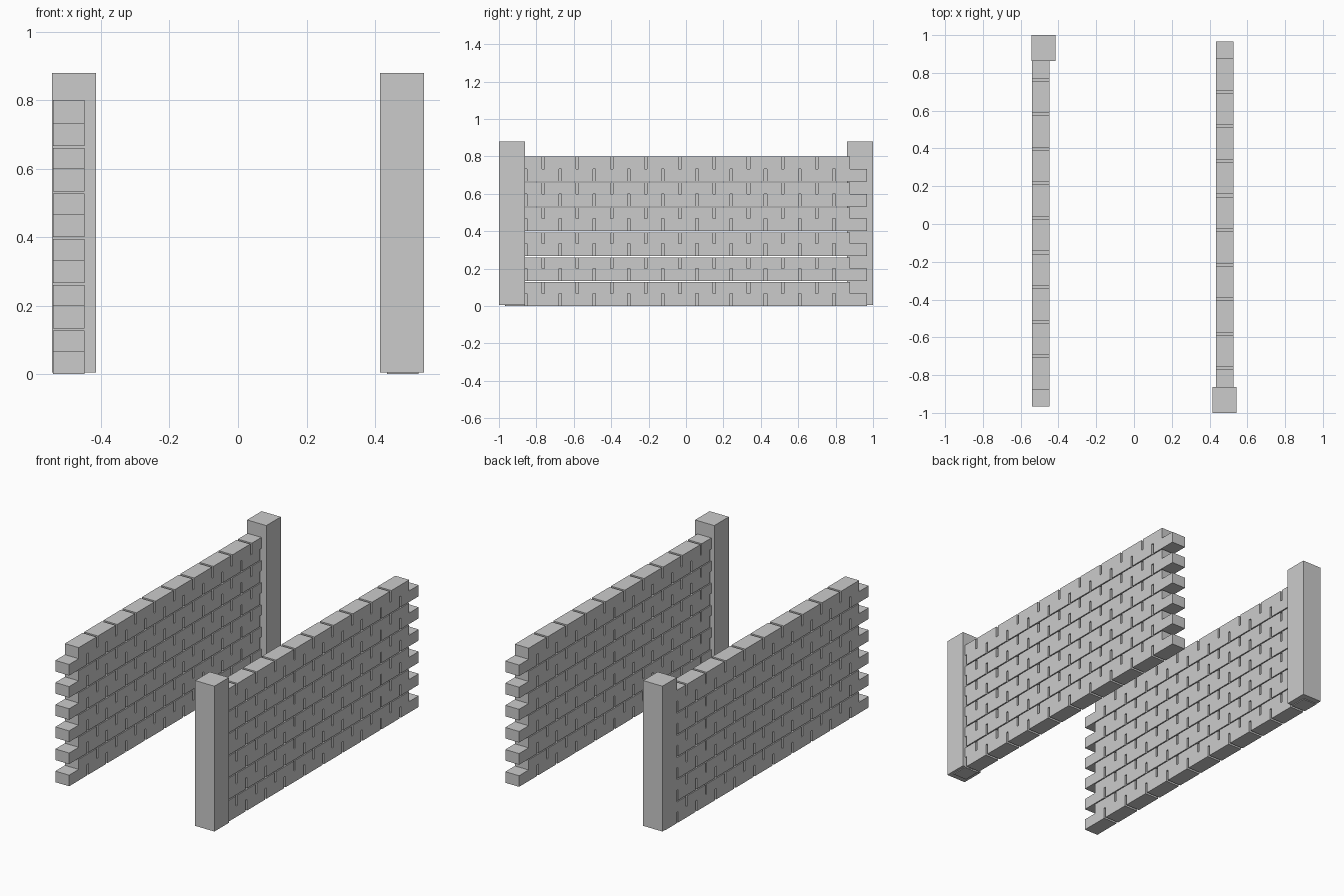
import bpy
import bmesh
from mathutils import Matrix, Vector

cube = bpy.data.objects.get("Cube")
if cube:
    bpy.data.objects.remove(cube, do_unlink=True)

grey = bpy.data.materials.new("stone_grey")
grey.use_nodes = True
COLOUR = (0.6, 0.6, 0.6, 1)
grey.diffuse_color = COLOUR
grey.node_tree.nodes["Principled BSDF"].inputs["Base Color"].default_value = COLOUR

PITCH = 0.183      # brick length with its joint
JOINT = 0.014      # open vertical joint
BED = 0.006        # open horizontal joint above every second course
COURSE = 0.8 / 12
FAR_END = -0.965   # wall end buried in the pillar


def add_box(bm, low, high):
    low, high = Vector(low), Vector(high)
    place = Matrix.Translation((low + high) / 2) @ Matrix.Diagonal((*(high - low), 1))
    bmesh.ops.create_cube(bm, size=1, matrix=place)


def finish(bm, name):
    mesh = bpy.data.meshes.new(name)
    bm.to_mesh(mesh)
    bm.free()
    mesh.materials.append(grey)
    obj = bpy.data.objects.new(name, mesh)
    bpy.context.collection.objects.link(obj)


def brick_wall(name, x0, x1, side):
    """Twelve courses in running bond with a toothed free end."""
    bm = bmesh.new()
    for row in range(12):
        upper = row % 2
        z0 = row * COURSE
        z1 = z0 + COURSE - (BED if upper and row < 11 else 0)
        end = 0.876 if upper else 0.967
        while end > FAR_END + JOINT:
            start = max(end - PITCH + JOINT, FAR_END)
            y0, y1 = sorted((side * start, side * end))
            add_box(bm, (x0, y0, z0), (x1, y1, z1))
            end -= PITCH
    finish(bm, name)


def pillar(name, side):
    bm = bmesh.new()
    x0, x1 = sorted((side * 0.415, side * 0.543))
    y0, y1 = sorted((side * -1.0, side * -0.862))
    add_box(bm, (x0, y0, 0.005), (x1, y1, 0.88))
    finish(bm, name)


# Two walls, each ending in a pillar at opposite ends
brick_wall("left_brick_wall", 0.435, 0.527, 1)
brick_wall("right_brick_wall", -0.54, -0.448, -1)
pillar("left_pillar", 1)
pillar("right_pillar", -1)
